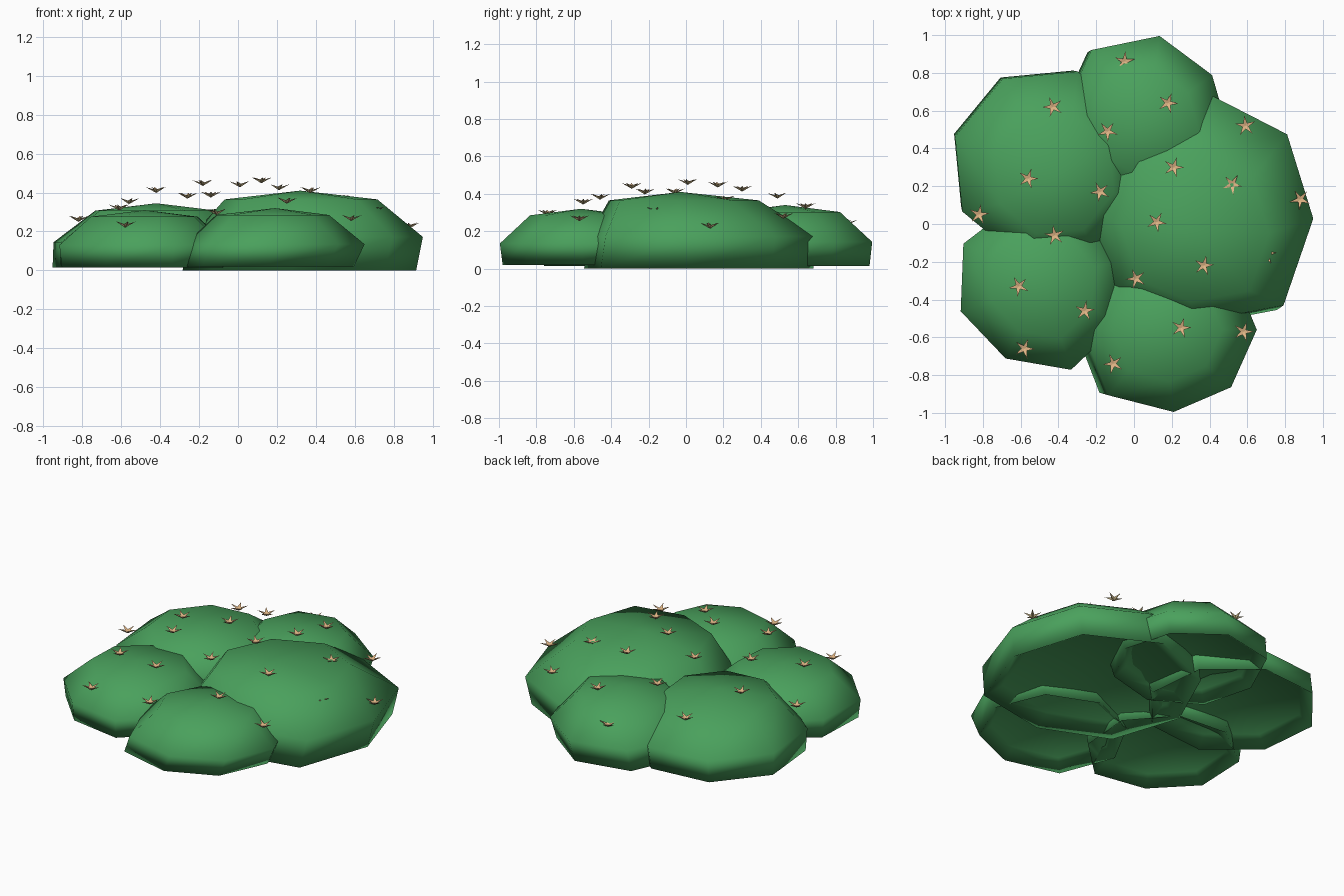
import bpy, bmesh, random
from math import sin, cos, radians, tau
from mathutils import Vector

random.seed(4)
cube = bpy.data.objects.get("Cube")
if cube:
    bpy.data.objects.remove(cube)


def material(name, rgb):
    mat = bpy.data.materials.new(name)
    mat.use_nodes = True
    color = (*rgb, 1)
    mat.diffuse_color = color
    bsdf = next(n for n in mat.node_tree.nodes if n.type == 'BSDF_PRINCIPLED')
    bsdf.inputs["Base Color"].default_value = color
    bsdf.inputs["Roughness"].default_value = 0.9
    return mat


def make_object(name, bm, mats, smooth):
    mesh = bpy.data.meshes.new(name)
    bm.to_mesh(mesh)
    bm.free()
    for mat in mats:
        mesh.materials.append(mat)
    for face in mesh.polygons:
        face.use_smooth = smooth
    obj = bpy.data.objects.new(name, mesh)
    bpy.context.collection.objects.link(obj)
    return obj


leaf_green = material("leaf green", (0.068, 0.355, 0.108))
petal_tan = material("petal tan", (0.76, 0.47, 0.24))
petal_khaki = material("petal underside khaki", (0.6, 0.48, 0.25))


def leaf_mound(name, center, radii, height, phase, base, base_scale=0.97,
               crown=(0, 0), crown_scale=0.63):
    """Low eight-sided dome with a skirt and a hollowed underside."""
    bm = bmesh.new()
    sides = len(radii)
    base_x, base_y, base_z = base
    # Rings from underside to crown: scale, shift x, shift y, height
    profile = [(base_scale * 0.84, base_x, base_y, base_z + 0.06),
               (base_scale, base_x, base_y, base_z),
               (1.0, 0, 0, height * 0.42),
               (crown_scale, *crown, height * 0.89)]
    rings = []
    for scale, dx, dy, z in profile:
        ring = []
        for i, radius in enumerate(radii):
            a = radians(phase) + tau * i / sides
            ring.append(bm.verts.new((center[0] + dx + cos(a) * radius * scale,
                                      center[1] + dy + sin(a) * radius * scale, z)))
        rings.append(ring)
    apex = bm.verts.new((center[0] + crown[0], center[1] + crown[1], height))
    hollow = bm.verts.new((center[0], center[1], base_z + 0.1))
    for i in range(sides):
        j = (i + 1) % sides
        for low, high in zip(rings, rings[1:]):
            bm.faces.new((low[i], low[j], high[j], high[i]))
        bm.faces.new((rings[-1][i], rings[-1][j], apex))
        bm.faces.new((rings[0][j], rings[0][i], hollow))
    return make_object(name, bm, [leaf_green], True)


# Overlapping leaf mounds
leaf_mound("right_mound", (0.35, 0.06), (.6, .62, .635, .6, .59, .6, .58, .66),
           0.41, -3, (-0.04, -0.02, 0), 1.01, (-0.03, -0.09), 0.66)
leaf_mound("back_mound", (0.07, 0.53), (.47, .49, .45, .45, .45, .45, .44, .43),
           0.34, 82, (-0.03, 0, 0.015))
leaf_mound("back_left_mound", (-0.45, 0.31), [.52] * 8,
           0.345, 163, (-0.02, 0.02, 0.015), crown=(0.03, -0.05))
leaf_mound("front_left_mound", (-0.48, -0.32), (.46, .44, .475, .455, .455, .455, .455, .475),
           0.31, 198, (0, 0, 0.015))
leaf_mound("front_mound", (0.21, -0.56), (.435, .43, .44, .44, .44, .44, .48, .49),
           0.32, 270, (-0.05, 0.01, 0.02), 0.99, (-0.02, 0))


def flower_mesh():
    """Five-pointed star: shallow cup on top, pointed cone underneath."""
    bm = bmesh.new()
    top = bm.verts.new((0, 0, -0.004))
    bottom = bm.verts.new((0, 0, -0.018))
    rim = []
    for i in range(10):
        a = tau * i / 10
        radius, z = ((0.056, 0.013), (0.017, 0))[i % 2]
        rim.append(bm.verts.new((radius * cos(a), radius * sin(a), z)))
    for i in range(10):
        j = (i + 1) % 10
        bm.faces.new((top, rim[i], rim[j]))
        under = bm.faces.new((bottom, rim[j], rim[i]))
        under.material_index = 1
    return bm


# Flowers floating on a shallow dome above the leaves
spots = [(-.05, .86), (-.43, .62), (.18, .64), (-.14, .49), (.59, .52), (-.56, .24),
         (-.18, .17), (.21, .3), (.52, .21), (-.82, .05), (.88, .13), (-.42, -.06),
         (.12, .01), (.01, -.29), (.37, -.22), (-.61, -.33), (-.26, -.46),
         (.25, -.55), (.58, -.57), (-.58, -.66), (-.11, -.74), (.7, -.16)]
for x, y in spots:
    flower = make_object("flower", flower_mesh(), [petal_tan, petal_khaki], False)
    flower.location = (x, y, 0.47 - 0.3 * (x * x + y * y))
    flower.rotation_euler.z = random.uniform(0, tau)
